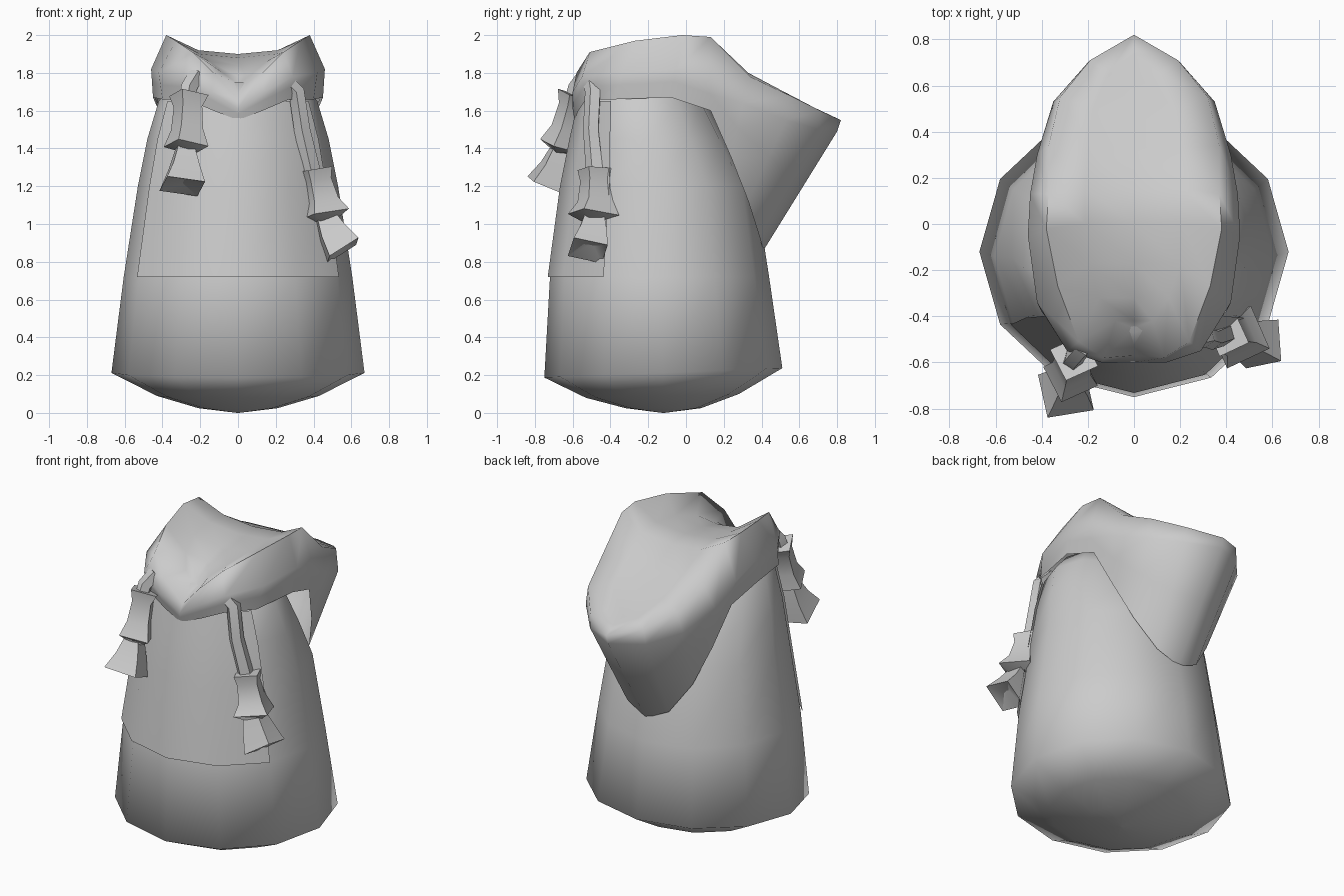
import bpy, bmesh, math
from mathutils import Vector

if "Cube" in bpy.data.objects:
    bpy.data.objects.remove(bpy.data.objects["Cube"])


def make(name, rows, closed=True, caps=(True, True), angle=180):
    """Skin a list of point rows into one smooth object."""
    bm = bmesh.new()
    vr = [[bm.verts.new(p) for p in r] for r in rows]
    n = len(rows[0])
    for a, b in zip(vr, vr[1:]):
        for i in range(n if closed else n - 1):
            j = (i + 1) % n
            bm.faces.new((a[i], a[j], b[j], b[i]))
    if caps[0]:
        bm.faces.new(vr[0][::-1])
    if caps[1]:
        bm.faces.new(vr[-1])
    bmesh.ops.remove_doubles(bm, verts=bm.verts, dist=0.0005)
    bmesh.ops.recalc_face_normals(bm, faces=bm.faces)
    me = bpy.data.meshes.new(name)
    bm.to_mesh(me)
    bm.free()
    ob = bpy.data.objects.new(name, me)
    bpy.context.collection.objects.link(ob)
    bpy.ops.object.select_all(action='DESELECT')
    ob.select_set(True)
    bpy.context.view_layer.objects.active = ob
    bpy.ops.object.shade_smooth_by_angle(angle=math.radians(angle))
    return ob


def ring(z, rx, front, back, angles, tilt=0.0, grow=0.0):
    cy, ry = (front + back) / 2, (back - front) / 2
    pts = []
    for d in angles:
        c, s = math.cos(math.radians(d)), math.sin(math.radians(d))
        pts.append(((rx + grow) * c, cy + (ry + grow) * s, z + tilt * s))
    return pts


# Body: twelve-sided sack with a domed underside
full = range(0, 360, 30)
wall = [(0.72, 0.605, -0.72, 0.44), (1.2, 0.53, -0.655, 0.365),
        (1.45, 0.48, -0.605, 0.23), (1.65, 0.42, -0.56, 0.12)]
body = [ring(0, 0.005, -0.125, -0.115, full), ring(0.025, 0.21, -0.32, 0.08, full),
        ring(0.09, 0.43, -0.53, 0.28, full, 0.01),
        ring(0.212, 0.67, -0.75, 0.51, full, 0.025)]
body += [ring(*w, full) for w in wall]
body.append(ring(1.75, 0.34, -0.47, 0.05, full))
make("body", body, angle=75)

# Front apron: thin panel wrapped over the upper front
make("front_apron", [ring(*w, range(210, 331, 30), grow=0.012) for w in wall],
     closed=False, caps=(False, False))

# Folded hood: right half given front to back, then mirrored
lower = [(0, -.59, 1.55), (.13, -.57, 1.6), (.27, -.53, 1.66), (.4, -.38, 1.66),
         (.45, -.08, 1.67), (.42, .13, 1.6), (.36, .24, 1.35), (.28, .33, 1.12),
         (.15, .39, .93), (0, .41, .86)]
outer = [(0, -.6, 1.61), (.14, -.6, 1.7), (.29, -.55, 1.78), (.42, -.34, 1.8),
         (.46, -.05, 1.82), (.45, .13, 1.76), (.42, .3, 1.64), (.35, .53, 1.55),
         (.2, .7, 1.5), (0, .8, 1.49)]
rim = [(0, -.57, 1.66), (.13, -.58, 1.8), (.24, -.51, 1.91), (.33, -.27, 1.97),
       (.38, -.02, 2.0), (.37, .13, 1.99), (.37, .34, 1.78), (.32, .55, 1.68),
       (.19, .71, 1.6), (0, .82, 1.55)]
inner = [(0, -.45, 1.74), (.08, -.42, 1.8), (.15, -.32, 1.86), (.2, -.17, 1.9),
         (.21, 0, 1.92), (.21, .15, 1.91), (.2, .33, 1.8), (.18, .5, 1.71),
         (.11, .65, 1.63), (0, .74, 1.585)]
middle = [tuple(Vector(a).lerp(Vector(b), 0.55)) for a, b in zip(lower, outer)]
centre = [(0, y, z - 0.02 * (x > 0)) for x, y, z in inner]
half = [lower, middle, outer, rim, inner]


def mirrored(row):
    return row + [(-x, y, z) for x, y, z in row[-2:0:-1]]


def mirror_centre(row):
    return row + row[-2:0:-1]


make("hood", [mirrored(r) for r in half] + [mirror_centre(centre)],
     caps=(False, False), angle=80)


def cord(name, stations, sides=4, turn=20):
    """Tube through (x, y, z, radius) stations, square to its path."""
    pts = [Vector(s[:3]) for s in stations]
    rows = []
    for i, s in enumerate(stations):
        t = (pts[min(i + 1, len(pts) - 1)] - pts[max(i - 1, 0)]).normalized()
        u = t.cross(Vector((0, 1, 0))).normalized()
        v = t.cross(u)
        row = []
        for k in range(sides):
            a = math.radians(turn + 360 * k / sides)
            row.append(pts[i] + s[3] * (math.cos(a) * u + math.sin(a) * v))
        rows.append(row)
    make(name, rows, angle=50)


# Long drawstring on the right with a bell and a flared tail
cord("right_cord", [(.22, -.51, 1.79, .045), (.31, -.49, 1.7, .045),
                    (.34, -.5, 1.5, .045), (.39, -.48, 1.28, .05)], 5)
cord("right_bell", [(.405, -.48, 1.29, .1), (.415, -.48, 1.23, .085),
                    (.44, -.48, 1.12, .1), (.455, -.49, 1.05, .145),
                    (.46, -.49, 1.02, .07)])
cord("right_tail", [(.46, -.49, 1.04, .07), (.5, -.5, .95, .1),
                    (.555, -.52, .86, .13), (.54, -.51, .89, .03)], 4, 35)

# Short drawstring on the left
cord("left_cord", [(-.22, -.53, 1.79, .045), (-.26, -.58, 1.72, .045),
                   (-.27, -.6, 1.65, .045)], 5)
cord("left_bell", [(-.26, -.58, 1.68, .11), (-.265, -.6, 1.62, .08),
                   (-.27, -.63, 1.5, .09), (-.275, -.66, 1.41, .125),
                   (-.28, -.665, 1.39, .07)])
cord("left_tail", [(-.28, -.66, 1.41, .06), (-.285, -.69, 1.3, .1),
                   (-.295, -.73, 1.2, .145), (-.29, -.72, 1.23, .03)], 4, 35)
